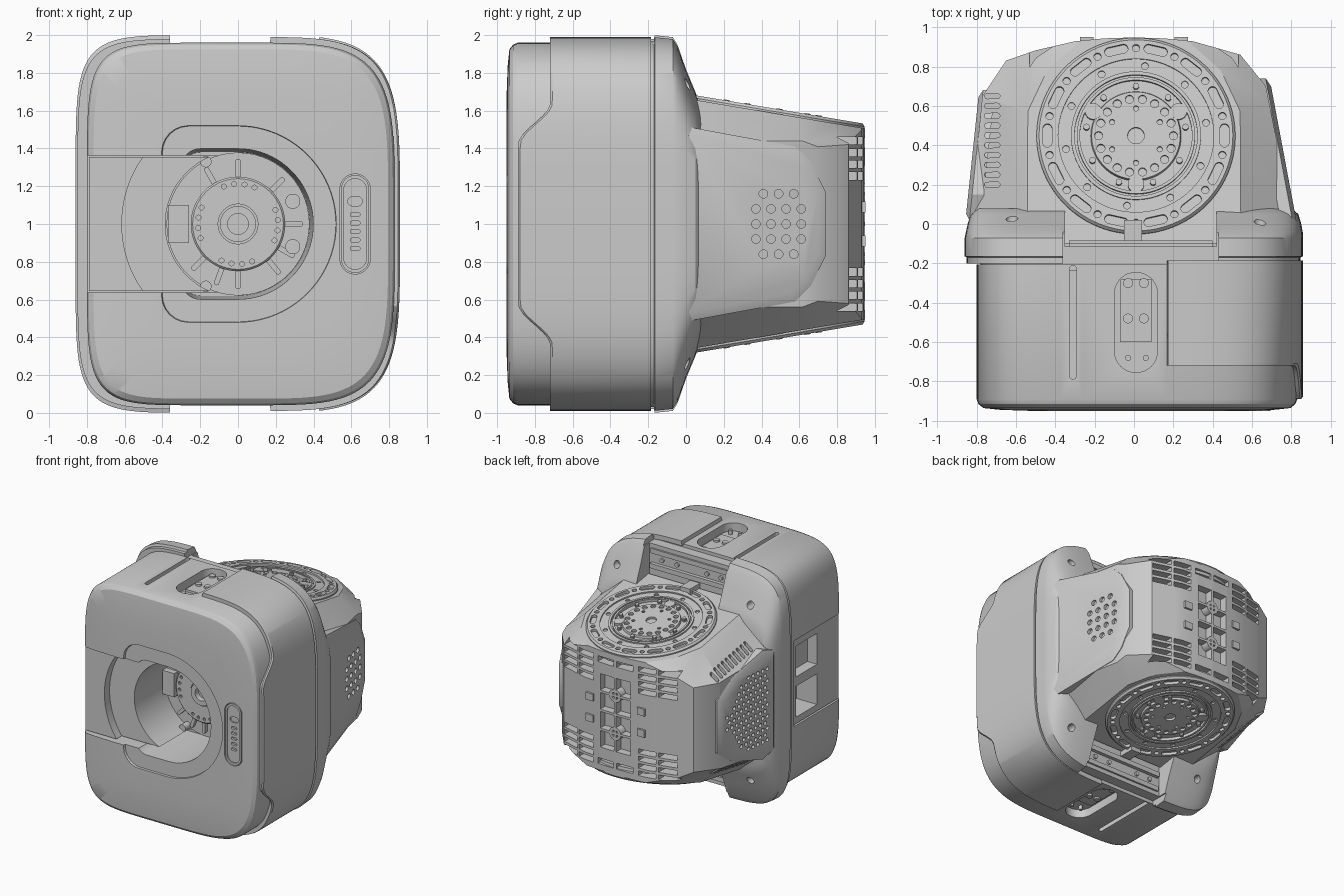
import bpy, bmesh, math
from mathutils import Matrix

if "Cube" in bpy.data.objects:
    bpy.data.objects.remove(bpy.data.objects["Cube"])

# All parts are modelled around z = 0 and lifted by 1, so a Z mirror is exact.
AX = {'x': lambda u, v, a: (a, u, v), 'y': lambda u, v, a: (u, a, v), 'z': lambda u, v, a: (u, v, a)}
new = bmesh.new


def loft(bm, rings):
    vs = [[bm.verts.new(p) for p in r] for r in rings]
    n = len(vs[0])
    for a, b in zip(vs, vs[1:]):
        for i in range(n):
            bm.faces.new((a[i], a[(i + 1) % n], b[(i + 1) % n], b[i]))
    bm.faces.new(vs[0][::-1])
    bm.faces.new(vs[-1])


def prism(bm, pts, ax, a, b):
    loft(bm, [[AX[ax](u, v, h) for u, v in pts] for h in (a, b)])


def box(bm, x0, x1, y0, y1, z0, z1):
    prism(bm, [(x0, y0), (x1, y0), (x1, y1), (x0, y1)], 'z', z0, z1)


def pill(cu, cv, r, length=0, ang=0, n=20):
    out = []
    for k in range(n):
        t = 2 * math.pi * (k + .5) / n
        u, v = r * math.cos(t), r * math.sin(t)
        u += math.copysign(length / 2, u)
        out.append((cu + u * math.cos(ang) - v * math.sin(ang), cv + u * math.sin(ang) + v * math.cos(ang)))
    return out


def lathe(bm, prof, n=72):
    # profile of (radius, height) about z, starting and ending near the axis
    loft(bm, [[(r * math.cos(2 * math.pi * k / n), r * math.sin(2 * math.pi * k / n), h)
               for k in range(n)] for r, h in prof])


def se(t, xl, xr, hz):
    # squarish outline: softer on the right than on the left
    c, s = math.cos(t), math.sin(t)
    n, w = (4.4, xr) if c > 0 else (6.5, xl)
    return math.copysign(w * abs(c) ** (2 / n), c), math.copysign(hz * abs(s) ** (2 / n), s)


def section(y, xl, xr, hz, n=112):
    return [(x, y, z) for x, z in (se(2 * math.pi * (k + .5) / n, xl, xr, hz) for k in range(n))]


def obj(name, bm):
    bmesh.ops.recalc_face_normals(bm, faces=bm.faces[:])
    me = bpy.data.meshes.new(name)
    bm.to_mesh(me)
    bm.free()
    ob = bpy.data.objects.new(name, me)
    ob.location.z = 1
    bpy.context.collection.objects.link(ob)
    return ob


def add(name, bm, mirror=False, cuts=()):
    ob = obj(name, bm)
    for c in cuts:
        cutter = obj('cutter', c)
        cutter.hide_render = True
        for solver in ('EXACT', 'MANIFOLD', 'FLOAT'):  # next solver only if the result is empty
            m = ob.modifiers.new('cut', 'BOOLEAN')
            m.object, m.operation, m.solver = cutter, 'DIFFERENCE', solver
            dg = bpy.context.evaluated_depsgraph_get()
            me = bpy.data.meshes.new_from_object(ob.evaluated_get(dg))
            ob.modifiers.remove(m)
            if len(me.polygons) > 5:
                ob.data = me
                break
        bpy.data.objects.remove(cutter)
    if mirror:
        m = ob.modifiers.new('mirror', 'MIRROR')
        m.use_axis = (False, False, True)
        m.use_mirror_merge = False


# Front case with stepped round opening, side slot, and pockets on top and bottom
def dee(y, r, xl, c):
    p = [(r * math.sin(t), y, r * math.cos(t)) for t in (math.pi * k / 40 for k in range(41))]
    q = [(math.pi / 2 * k / 6) for k in range(7)]
    p += [(xl + c - c * math.sin(t), y, -r + c - c * math.cos(t)) for t in q]
    p += [(xl + c - c * math.cos(t), y, r - c + c * math.sin(t)) for t in q]
    return p


bm, step, hole, slot, cut = new(), new(), new(), new(), new()
loft(bm, [section(*s) for s in ((-.205, .8, .83, .96), (-.89, .8, .83, .96), (-.915, .79, .82, .95),
                                (-.935, .765, .795, .925), (-.944, .68, .71, .84), (-.95, .5, .55, .68))])
loft(step, [dee(-.97, .523, -.41, .14), dee(-.932, .518, -.4, .14)])
loft(hole, [dee(-.97, .4, -.3, .1), dee(-.42, .38, -.3, .1)])
box(slot, -1, -.1, -1, -.3, -.362, .362)
for s in (1, -1):
    prism(cut, pill(-.31, -.5, .018, .54, math.pi / 2), 'z', s * .92, s * 1.1)
    prism(cut, pill(.01, -.5, .11, .29, math.pi / 2), 'z', s * .89, s * 1.1)
prism(cut, pill(.62, 0, .08, .37, math.pi / 2, 32), 'y', -1, -.92)
add('front_case', bm, cuts=(step, hole, slot, cut))

# Bolt plate inside the top and bottom pockets
bm = new()
box(bm, -.07, .09, -.6, -.28, .88, .91)
for x, y, r in ((-.03, -.3, .025), (.05, -.3, .025), (-.03, -.48, .025), (.05, -.48, .025), (-.03, -.68, .015), (.06, -.68, .015)):
    prism(bm, pill(x, y, r), 'z', .87, .925)
add('pocket_bolts', bm, True)

# Insert block in the side slot, with a curved face toward the opening
for name, r, y0, y1 in (('slot_insert', .385, -.835, -.3), ('slot_front_plate', .615, -.905, -.835)):
    bm, cut = new(), new()
    a = math.asin(min(.355 / r, .92))
    pts = [(-r * math.cos(a * (k / 12 - 1)), r * math.sin(a * (k / 12 - 1))) for k in range(25)]
    pts[0], pts[-1] = (pts[0][0], -.355), (pts[-1][0], .355)
    prism(bm, pts + [(-.79, .355), (-.79, -.355)], 'y', y0, y1)
    box(cut, -1, -.6, -.62, -.34, -.3, -.04)
    box(cut, -1, -.7, -.62, -.34, .04, .3)
    add(name, bm, cuts=(cut,) if r < .4 else ())

# Rotary hub deep in the opening: base, stepped face, ribs and buttons
bm, cut = new(), new()
prism(bm, pill(0, 0, .378, n=64), 'y', -.43, -.25)
add('hub_base', bm)
bm = new()
lathe(bm, [(.001, 0), (.25, 0), (.25, .05), (.24, .06), (.105, .06), (.105, .05), (.095, .05), (.095, .075),
           (.055, .075), (.055, .03), (.001, .03)])
bm.transform(Matrix.Translation((0, -.42, 0)) @ Matrix.Rotation(math.pi / 2, 4, 'X'))
for k in range(24):
    if k % 6 not in (2, 3):
        a = 2 * math.pi * k / 24 + .1
        prism(cut, pill(.212 * math.cos(a), .212 * math.sin(a), .013, n=10), 'y', -.6, -.46)
add('hub_disc', bm, cuts=(cut,))
bm = new()
for d in (0, 45, 90, 120, 225, 250, 270, 310, 330):
    a = math.radians(d)
    prism(bm, pill(.285 * math.cos(a), .285 * math.sin(a), .015, .09, a, 8), 'y', -.46, -.42)
for s in (1, -1):
    prism(bm, pill(.29, s * .12, .04), 'y', -.47, -.42)
    prism(bm, pill(-.17, s * .33, .03), 'y', -.5, -.42)
box(bm, -.37, -.26, -.48, -.42, -.1, .1)
add('hub_ribs', bm)

# Control strip on the front
bm, rim, cut = new(), new(), new()
prism(bm, pill(.62, 0, .074, .37, math.pi / 2, 32), 'y', -.949, -.9)
prism(rim, pill(.62, 0, .06, .36, math.pi / 2, 32), 'y', -1, -.938)
for k in range(5):
    prism(cut, pill(.62, .05 - k * .045, .011, .03, 0, 12), 'y', -1, -.92)
prism(cut, pill(.62, .12, .024, .03), 'y', -1, -.925)
add('control_strip', bm, cuts=(rim, cut))

# Wrap-around cover on the right side
bm = new()
rings = []
for k in range(91):
    t = math.radians(88.3) * (k / 45 - 1)
    (x, z), (xi, zi) = se(t, 1, .858, .99), se(t, 1, .825, .95)
    f = min(1, max(0, (abs(z) - .42) / .22))
    y = -.89 + .17 * f * f * (3 - 2 * f)
    rings.append([(x, -.185, z), (x, y + .012, z), (x - .01 * math.cos(t), y, z), (xi, y, zi), (xi, -.185, zi)])
loft(bm, rings)
add('side_cover', bm)

# Recessed seam, then the flared collar with notches above and below
bm = new()
loft(bm, [section(y, .78, .81, .93) for y in (-.24, -.12)])
add('seam_core', bm)
bm, deep, lip = new(), new(), new()
loft(bm, [section(*s) for s in ((-.2, .85, .845, .98), (-.17, .85, .845, .98), (-.165, .86, .858, 1), (-.07, .86, .858, .99),
                                (-.045, .855, .858, .95), (.0, .845, .85, .82), (.05, .83, .835, .7), (.08, .8, .8, .62))])
for s in (1, -1):
    box(deep, -.35, .42, -.115, .3, *sorted((s * .6, s * 1.1)))
    box(lip, -.36, .43, -.3, .2, *sorted((s * .935, s * 1.1)))
    for x in (-.62, .64):
        prism(deep, pill(x, s * .74, .03), 'y', -.05, .3)
add('collar', bm, cuts=(deep, lip))
bm = new()
box(bm, -.33, .4, -.135, -.1, .86, .9)
box(bm, -.33, .4, -.12, -.085, .74, .78)
box(bm, -.05, .04, -.12, .02, .6, .72)
for x in (-.25, -.12, .16, .3):
    prism(bm, pill(x, .82, .018), 'y', -.13, -.1)
add('notch_rails', bm, True)

# Rear housing: plan outline trimmed by sloping planes around the joints, with vents
bm, cut = new(), new()
prism(bm, [(-.835, -.1), (-.825, .1), (-.77, .65), (-.65, .83), (-.5, .882), (-.3, .928), (-.15, .943), (0, .948), (.15, .943),
           (.3, .928), (.54, .86), (.67, .7), (.73, .4), (.78, .07), (.82, -.1)], 'z', -.9, .9)
planes = [((0, 0, s * .665), (0, .1685, s)) for s in (1, -1)]
for a, drop in ((0, .62), (25, .6), (48, .55)):
    c, d = math.cos(math.radians(a)), math.sin(math.radians(a))
    y = .45 + .54 * d
    planes += [((sx * .54 * c, y, s * (.665 - .1685 * y)), (sx * drop * c, drop * d + .13, s * .75)) for sx in (1, -1) for s in (1, -1)]
for co, no in planes:
    r = bmesh.ops.bisect_plane(bm, geom=bm.verts[:] + bm.edges[:] + bm.faces[:], plane_co=co, plane_no=no, clear_outer=True)
    bmesh.ops.edgeloop_fill(bm, edges=[e for e in r['geom_cut'] if isinstance(e, bmesh.types.BMEdge)])
for s in (1, -1):
    for k in range(4):
        z = s * (.44 - .062 * k)
        for x0, x1 in ((.21, .36), (.38, .53)):
            for sx in (1, -1):
                box(cut, *sorted((sx * x0, sx * x1)), .76, 1.1, z - .02, z + .02)
    for x in (-.09, .09):
        box(cut, x - .075, x + .075, .8, 1.1, s * .43 - .025, s * .43 + .025)
    for k in range(10):
        prism(cut, pill(-.72, .2 + k * .05, .014, .05, 0, 10), 'z', *sorted((s * .3, s * .8)))
    for z in (.08, .24):
        for x in (-.075, .075):
            box(cut, x - .065, x + .065, .88, 1.1, s * z - .07, s * z + .07)
add('rear_housing', bm, cuts=(cut,))

# Mounting bosses and small tabs on the back
bm = new()
lathe(bm, [(.001, 0), (.055, 0), (.055, .07), (.03, .07), (.03, .02), (.001, .02)], 24)
bm.transform(Matrix.Translation((0, .878, .16)) @ Matrix.Rotation(-math.pi / 2, 4, 'X'))
for x in (-.24, .24):
    box(bm, x - .035, x + .035, .9, .95, .06, .12)
add('back_bosses', bm, True)


# Perforated side panels that follow the sloping walls
def panel(name, outline, x0, slope, holes, r):
    bm, cut = new(), new()
    s = math.copysign(1, x0)
    inner = [((y - .33) * .9 + .33, z * .9) for y, z in outline]
    loft(bm, [[(x0 + h + slope * y, y, z) for y, z in p] for h, p in ((-s * .08, outline), (-s * .02, outline), (0, inner))])
    for y, z in holes:
        prism(cut, pill(y, z, r, n=12), 'x', x0 + slope * y - s * .05, x0 + s * .2)
    add(name, bm, cuts=(cut,))


def sym(p):
    return p + [(y, -z) for y, z in reversed(p)]


panel('right_panel', sym([(-.02, .52), (.58, .41), (.66, .33), (.74, .17)]), .828, -.188,
      [(y0 + .08 * k, z) for z, y0, n in ((.16, .41, 3), (.08, .37, 4), (0, .37, 4), (-.08, .37, 4), (-.16, .41, 3))
       for k in range(n)], .023)
panel('left_panel', sym([(.02, .42), (.15, .46), (.5, .36), (.68, .22)]), -.858, .105,
      [(.12 + .055 * k + .0275 * (j % 2), -.3 + .05 * j) for j in range(13) for k in range(9)
       if .12 + .055 * k + abs(-.3 + .05 * j) * .7 < .6], .016)


# Tilted round joint flange, above and below
def around(r, n, off, f):
    for k in range(n):
        a = 2 * math.pi * (k + off) / n
        f(r * math.cos(a), r * math.sin(a), a)


bm, cut = new(), new()
lathe(bm, [(.001, -.06), (.042, -.06), (.042, -.005), (.225, -.005), (.23, -.025), (.285, -.025), (.285, 0), (.3, 0), (.3, -.02),
           (.312, -.02), (.312, 0), (.33, 0), (.33, -.012), (.395, -.012), (.395, 0), (.492, 0), (.505, -.015), (.505, -.1), (.001, -.1)], 96)
around(.45, 14, 0, lambda x, y, a: prism(cut, pill(x, y, .023, .075, a + math.pi / 2, 16), 'z', -.035, .1))
around(.45, 14, .5, lambda x, y, a: prism(cut, pill(x, y, .019, n=12), 'z', -.03, .1))
around(.362, 10, .3, lambda x, y, a: prism(cut, pill(x, y, .018, n=12), 'z', -.035, .1))
around(.19, 18, 0, lambda x, y, a: prism(cut, pill(x, y, .021, n=14), 'z', -.04, .1))
around(.14, 6, .5, lambda x, y, a: prism(cut, pill(x, y, .014, n=10), 'z', -.03, .1))
tilt = Matrix.Translation((.01, .45, .614)) @ Matrix.Rotation(-math.atan(.1685), 4, 'X')
bm.transform(tilt)
cut.transform(tilt)
add('joint_flange', bm, True, (cut,))
bm = new()
around(.25, 3, .25, lambda x, y, a: prism(bm, pill(x, y, .042), 'z', -.05, -.002))
around(.255, 9, .25, lambda x, y, a: prism(bm, pill(x, y, .016, n=10), 'z', -.05, .004))
bm.transform(tilt)
add('flange_bolts', bm, True)

# Smooth shading with crisp edges
bpy.ops.object.select_all(action='SELECT')
bpy.ops.object.shade_smooth_by_angle(angle=math.radians(28))
